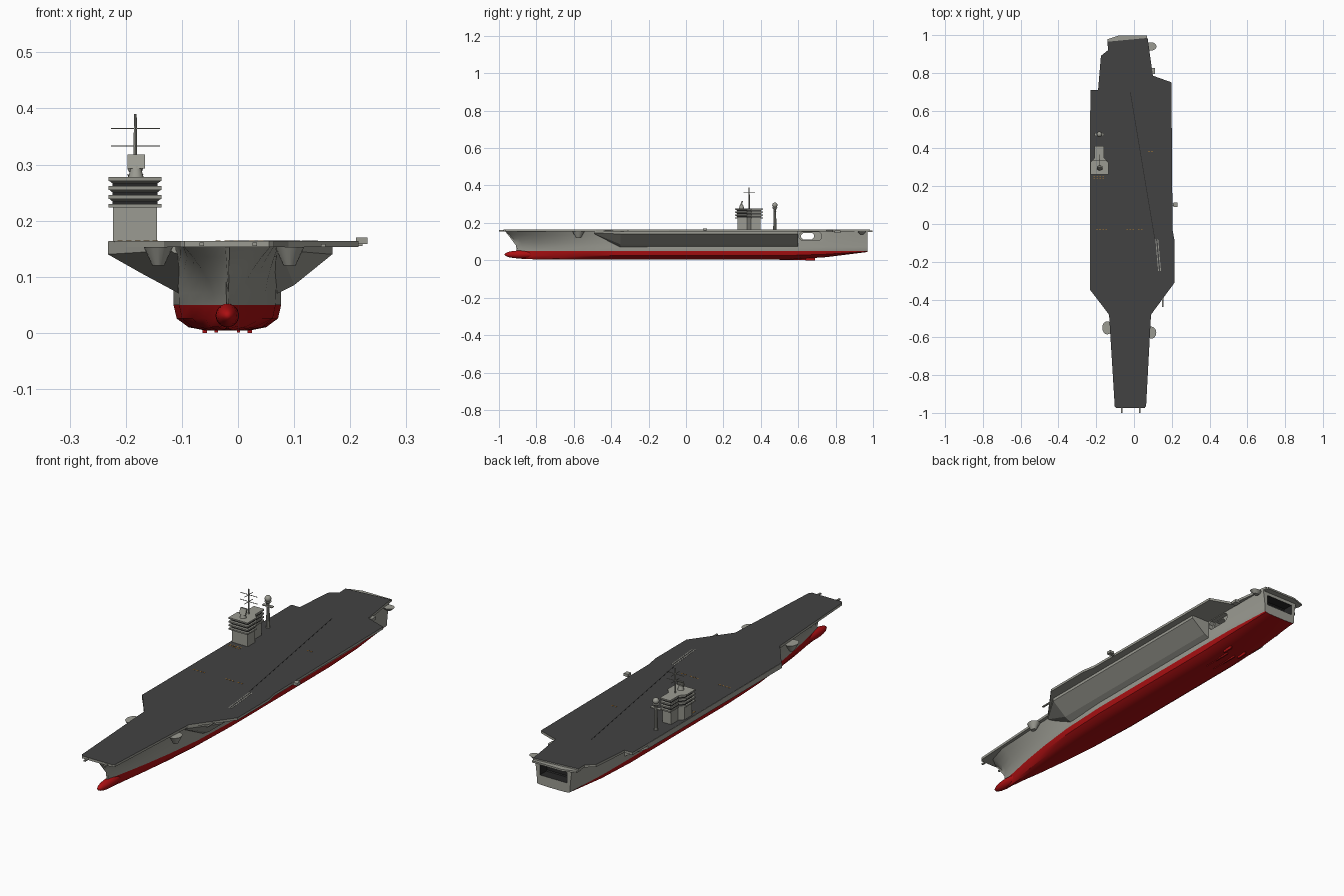
import bpy, bmesh, math
from mathutils import Vector, Matrix

if "Cube" in bpy.data.objects:
    bpy.data.objects.remove(bpy.data.objects["Cube"])


def mat(name, rgb):
    m = bpy.data.materials.new(name)
    m.diffuse_color = (*rgb, 1)
    m.use_nodes = True
    m.node_tree.nodes["Principled BSDF"].inputs["Base Color"].default_value = m.diffuse_color
    return m


GREY = mat("hull grey", (0.33, 0.33, 0.29))
DECK = mat("deck dark grey", (0.055, 0.055, 0.055))
RED = mat("bottom red", (0.42, 0.005, 0.006))
DARK = mat("opening black", (0.02, 0.02, 0.02))
ORANGE = mat("marking orange", (0.5, 0.22, 0.03))
XC = -0.019  # hull centreline


def finish(name, bm, mats, rule=None):
    bmesh.ops.recalc_face_normals(bm, faces=bm.faces[:])
    for f in bm.faces:
        f.material_index = rule(f) if rule else 0
    me = bpy.data.meshes.new(name)
    bm.to_mesh(me)
    bm.free()
    for m in mats:
        me.materials.append(m)
    ob = bpy.data.objects.new(name, me)
    bpy.context.collection.objects.link(ob)
    return ob


def smooth(ob, deg=35):
    bpy.ops.object.select_all(action='DESELECT')
    ob.select_set(True)
    bpy.context.view_layer.objects.active = ob
    bpy.ops.object.shade_smooth_by_angle(angle=math.radians(deg))


def loft(name, rings, mats, rule=None):
    bm = bmesh.new()
    vs = [[bm.verts.new(p) for p in r] for r in rings]
    n = len(rings[0])
    for a, b in zip(vs, vs[1:]):
        for i in range(n):
            bm.faces.new((a[i], a[(i + 1) % n], b[(i + 1) % n], b[i]))
    bm.faces.new(vs[0])
    bm.faces.new(vs[-1])
    return finish(name, bm, mats, rule)


def slab(name, outline, z0, z1, mats, rule=None, s0=1, s1=1):
    """Outline in x,y extruded from z0 to z1, optionally scaled about its centre."""
    cx = (min(p[0] for p in outline) + max(p[0] for p in outline)) / 2
    cy = (min(p[1] for p in outline) + max(p[1] for p in outline)) / 2
    ring = lambda s, z: [(cx + (x - cx) * s, cy + (y - cy) * s, z) for x, y in outline]
    return loft(name, [ring(s0, z0), ring(s1, z1)], mats, rule)


def box(name, x0, x1, y0, y1, z0, z1, m):
    return slab(name, [(x0, y0), (x1, y0), (x1, y1), (x0, y1)], z0, z1, [m])


def cone(name, x, y, z0, z1, r0, r1, m, seg=16, sx=1, sy=1):
    bm = bmesh.new()
    bmesh.ops.create_cone(bm, cap_ends=True, segments=seg, radius1=r0, radius2=r1, depth=z1 - z0,
                          matrix=Matrix.Translation((x, y, (z0 + z1) / 2)) @ Matrix.Diagonal((sx, sy, 1, 1)))
    ob = finish(name, bm, [m])
    smooth(ob)
    return ob


def ball(name, loc, scale, m):
    bm = bmesh.new()
    bmesh.ops.create_uvsphere(bm, u_segments=20, v_segments=12, radius=1,
                              matrix=Matrix.Translation(loc) @ Matrix.Diagonal((*scale, 1)))
    ob = finish(name, bm, [m])
    smooth(ob, 60)


def strip(name, p, q, w, m):
    p, q = Vector(p), Vector(q)
    n = (q - p).orthogonal().normalized() * w / 2
    slab(name, [p + n, q + n, q - n, p - n], 0.1635, 0.1648, [m])


# Hull: stations of y, waterline half width, top half width, bow overhang, keel height
stations = [(-0.90, 0.002, 0.004, 0.068, 0.010), (-0.87, 0.008, 0.050, 0.062, 0.006),
            (-0.80, 0.022, 0.080, 0.03, 0.004), (-0.70, 0.042, 0.085, 0, 0.003),
            (-0.55, 0.066, 0.092, 0, 0.003), (-0.38, 0.086, 0.096, 0, 0.003),
            (-0.15, 0.096, 0.097, 0, 0.003), (0.55, 0.096, 0.097, 0, 0.003),
            (0.75, 0.094, 0.097, 0, 0.016), (0.97, 0.082, 0.094, 0, 0.044)]
rings = []
for y, ww, wt, over, zk in stations:
    half = [(ww * f, y, zk + (0.05 - zk) * h)
            for f, h in ((0.4, 0.02), (0.72, 0.15), (0.94, 0.48), (1, 1))]
    for k in range(1, 6):
        t = k / 5
        half.append((ww + (wt - ww) * t ** 1.7, y - over * t ** 2, 0.05 + 0.107 * t))
    rings.append([(XC + a, b, c) for a, b, c in half] + [(XC - a, b, c) for a, b, c in reversed(half)])
hull = loft("hull", rings, [GREY, RED, DARK],
            lambda f: 1 if f.calc_center_median().z < 0.05 and abs(f.normal.y) < 0.95 else 0)


def cut(target, x0, x1, y0, y1, z0, z1, index, c=0.012):
    # Chamfered opening, profile in y,z, run along x
    prof = [(y0 + c, z0), (y1 - c, z0), (y1, z0 + c), (y1, z1 - c),
            (y1 - c, z1), (y0 + c, z1), (y0, z1 - c), (y0, z0 + c)]
    cutter = loft("cutter", [[(x, y, z) for y, z in prof] for x in (x0, x1)],
                  [GREY, RED, DARK], lambda f: index)
    cutter.hide_render = True
    mod = target.modifiers.new("cut", 'BOOLEAN')
    mod.operation, mod.solver, mod.object = 'DIFFERENCE', 'EXACT', cutter
    bpy.context.view_layer.objects.active = target
    bpy.ops.object.modifier_apply(modifier=mod.name)
    bpy.data.objects.remove(cutter)


# Hangar openings on both sides, the passage between them, and the stern recess
for s in (-1, 1):
    a, b = sorted((XC + s * 0.075, XC + s * 0.13))
    cut(hull, a, b, 0.605, 0.725, 0.107, 0.15, 0)
cut(hull, -0.2, 0.2, 0.615, 0.685, 0.112, 0.147, 0)
cut(hull, XC - 0.068, XC + 0.068, 0.92, 1.0, 0.088, 0.135, 2, 0.004)
smooth(hull, 30)
ball("bow_bulb", (XC, -0.885, 0.031), (0.021, 0.085, 0.021), RED)

# Side sponsons carrying the deck overhang
right = [(0.03, 0.155), (0.168, 0.155), (0.168, 0.14), (0.10, 0.085), (0.07, 0.07)]
right_front = [(0.03, 0.155), (0.082, 0.155), (0.081, 0.147), (0.077, 0.143), (0.06, 0.14)]
left = [(-0.07, 0.155), (-0.232, 0.1632), (-0.232, 0.14), (-0.17, 0.105), (-0.105, 0.07)]
left_front = [(-0.07, 0.155), (-0.122, 0.155), (-0.12, 0.147), (-0.115, 0.143), (-0.10, 0.14)]
for name, front, full in (("right_sponson", right_front, right), ("left_sponson", left_front, left)):
    loft(name, [[(x, y, z) for x, z in prof] for prof, y in ((front, -0.49), (full, -0.35), (full, 0.6))], [GREY])

# Flight deck: dark top, grey edge
deck = [(-0.102, -0.965), (-0.095, -0.975), (0.055, -0.975), (0.064, -0.965), (0.09, -0.48), (0.215, -0.31),
        (0.215, -0.09), (0.204, -0.03), (0.198, 0.75), (0.10, 0.785), (0.072, 0.985), (-0.14, 0.965),
        (-0.138, 0.92), (-0.175, 0.89), (-0.19, 0.71), (-0.231, 0.71), (-0.231, -0.35), (-0.132, -0.48)]
slab("flight_deck", deck, 0.153, 0.164, [GREY, DECK], lambda f: int(f.normal.z > 0.5))

# Stern walkway and small edge platforms
slab("stern_walkway", [(-0.14, 0.95), (0.07, 0.97), (0.068, 0.998), (-0.08, 0.998), (-0.14, 0.978)],
     0.150, 0.158, [GREY])
for name, x, y, z0, sx, sy in (("bow_platform_left", -0.142, -0.55, 0.12, 0.9, 1.2),
                               ("bow_platform_right", 0.092, -0.575, 0.12, 0.9, 1.1),
                               ("stern_platform_right", 0.09, 0.94, 0.138, 1.0, 0.75)):
    cone(name, x, y, z0, 0.153, 0.012, 0.029, GREY, 16, sx, sy)
box("side_platform", 0.195, 0.222, 0.095, 0.108, 0.155, 0.162, GREY)
box("side_station", 0.21, 0.231, 0.09, 0.113, 0.158, 0.170, GREY)
box("stern_ladder_box", 0.085, 0.11, 0.795, 0.825, 0.145, 0.158, GREY)
box("edge_boom", 0.148, 0.156, -0.44, -0.38, 0.153, 0.158, GREY)
for i, x in enumerate((-0.065, 0.03)):
    box(f"bow_arm_{i}", x - 0.004, x + 0.004, -1.0, -0.95, 0.155, 0.161, GREY)

# Rudders and shaft brackets
for s in (-1, 1):
    x = XC + s * 0.04
    box("rudder", x - 0.004, x + 0.004, 0.64, 0.69, 0.0, 0.035, RED)
    box("shaft_fairing", XC + s * 0.02 - 0.003, XC + s * 0.02 + 0.003, 0.5, 0.64, 0.001, 0.02, RED)

# Deck markings
strip("landing_line", (-0.02, 0.70), (0.11, -0.08), 0.003, DARK)
for dx in (0, 0.011):
    strip("catapult_track", (0.115 + dx, -0.08), (0.130 + dx, -0.25), 0.004, GREY)
for x, y, n in ((-0.215, 0.24, 4), (-0.215, 0.25, 4), (-0.20, -0.03, 4), (-0.04, -0.03, 3),
                (0.02, -0.03, 2), (0.075, 0.385, 2)):
    for i in range(n):
        strip("orange_dash", (x + i * 0.016, y), (x + i * 0.016 + 0.009, y), 0.004, ORANGE)

# Island: tower, flared bridge levels with dark window bands
isle = [(-0.231, 0.262), (-0.136, 0.262), (-0.136, 0.325), (-0.158, 0.35),
        (-0.158, 0.412), (-0.209, 0.412), (-0.209, 0.35), (-0.231, 0.325)]
slab("island_tower", isle, 0.163, 0.225, [GREY], None, 0.82, 0.82)
slab("bridge_windows", isle, 0.223, 0.275, [DARK], None, 0.84, 0.84)
levels = (0.223, 0.239, 0.255, 0.271)
for i, z in enumerate(levels):
    slab(f"bridge_ledge_{i}", isle, z, z + 0.007, [GREY], None, 0.99, 1.0)
    if i:
        slab(f"bridge_flare_{i}", isle, z - 0.004, z, [GREY], None, 0.87, 0.97)

# Radar panel and main mast with crossed yards
cone("radar_base", -0.182, 0.297, 0.277, 0.297, 0.014, 0.008, GREY)
loft("radar_panel", [[(x, 0.288, 0.293), (x, 0.296, 0.293), (x, 0.306, 0.318), (x, 0.298, 0.318)]
                     for x in (-0.197, -0.166)], [GREY])
cone("mast", -0.183, 0.338, 0.277, 0.39, 0.0035, 0.0025, GREY, 8)
for z in (0.333, 0.364):
    box("yard_across", -0.226, -0.139, 0.337, 0.339, z - 0.001, z + 0.001, GREY)
    box("yard_along", -0.184, -0.182, 0.308, 0.368, z - 0.001, z + 0.001, GREY)

# Separate radar mast behind the island
cone("aft_mast", -0.183, 0.475, 0.163, 0.285, 0.009, 0.006, GREY, 10)
box("aft_mast_yard", -0.208, -0.158, 0.467, 0.483, 0.260, 0.264, GREY)
cone("aft_mast_platform", -0.183, 0.475, 0.272, 0.282, 0.007, 0.015, GREY)
ball("aft_radar_dome", (-0.183, 0.475, 0.295), (0.014, 0.014, 0.014), GREY)
